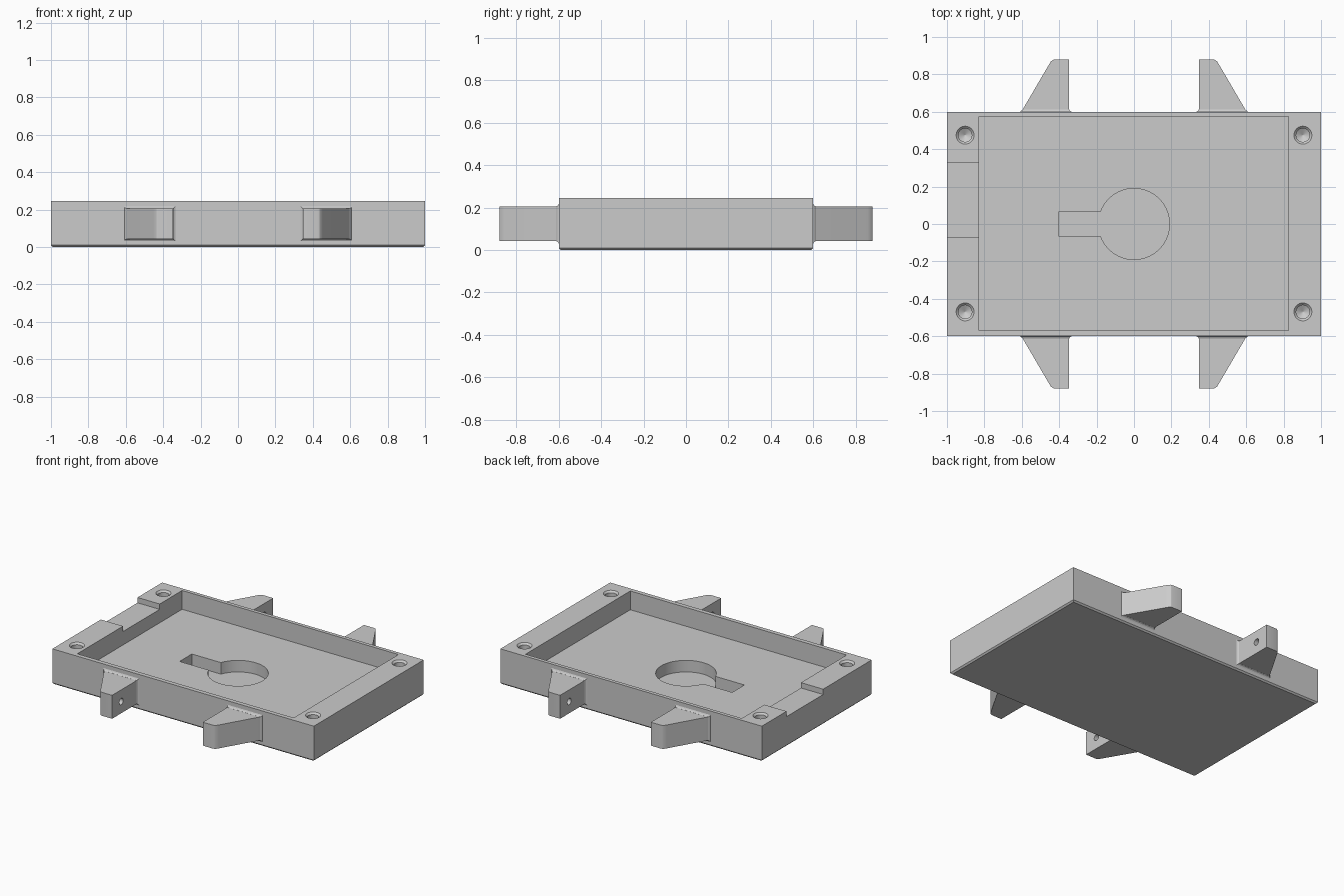
import bpy, bmesh, math
from mathutils import Matrix

cube = bpy.data.objects.get("Cube")
if cube:
    bpy.data.objects.remove(cube, do_unlink=True)

grey = bpy.data.materials.new("plain_grey")
grey.use_nodes = True
colour = (0.6, 0.6, 0.6, 1)
grey.diffuse_color = colour
grey.node_tree.nodes["Principled BSDF"].inputs["Base Color"].default_value = colour


def finish(name, bm):
    bmesh.ops.recalc_face_normals(bm, faces=bm.faces)
    mesh = bpy.data.meshes.new(name)
    bm.to_mesh(mesh)
    bm.free()
    mesh.materials.append(grey)
    obj = bpy.data.objects.new(name, mesh)
    bpy.context.collection.objects.link(obj)
    return obj


def add_loft(bm, rings):
    """Skin a stack of matching point rings and cap both ends."""
    loops = [[bm.verts.new(p) for p in ring] for ring in rings]
    for a, b in zip(loops, loops[1:]):
        for i in range(len(a)):
            j = (i + 1) % len(a)
            bm.faces.new((a[i], a[j], b[j], b[i]))
    bm.faces.new(loops[0][::-1])
    bm.faces.new(loops[-1])


def prism(name, outline, z0, z1):
    bm = bmesh.new()
    add_loft(bm, [[(x, y, z) for x, y in outline] for z in (z0, z1)])
    return finish(name, bm)


def rect(x0, x1, y0, y1):
    return [(x0, y0), (x1, y0), (x1, y1), (x0, y1)]


def turned(name, profile, matrix, sides=32):
    """Solid of revolution from (radius, height) pairs."""
    bm = bmesh.new()
    add_loft(bm, [[(r * math.cos(math.tau * i / sides),
                    r * math.sin(math.tau * i / sides), h)
                   for i in range(sides)] for r, h in profile])
    bm.transform(matrix)
    return finish(name, bm)


def boolean(target, tool, operation="DIFFERENCE"):
    mod = target.modifiers.new("bool", "BOOLEAN")
    mod.operation, mod.solver, mod.object = operation, "EXACT", tool
    bpy.context.view_layer.objects.active = target
    bpy.ops.object.modifier_apply(modifier=mod.name)
    bpy.data.objects.remove(tool, do_unlink=True)


TOP, FLOOR, KEY_FLOOR = 0.245, 0.115, 0.035
W, D = 1.0, 0.6

# Tray block with a small chamfer around the underside
bm = bmesh.new()
add_loft(bm, [[(x, y, z) for x, y in rect(-W + c, W - c, -D + c, D - c)]
              for c, z in ((0.01, 0), (0, 0.01), (0, TOP))])
tray = finish("tray", bm)

# Main pocket and the cable notch in the end wall
boolean(tray, prism("pocket_cutter", rect(-0.83, 0.825, -0.57, 0.575), FLOOR, 0.4))
boolean(tray, prism("notch_cutter", rect(-1.1, -0.82, -0.07, 0.33), TOP - 0.037, 0.4))

# Keyhole recess in the pocket floor
R, HALF = 0.19, 0.067
start = math.pi - math.asin(HALF / R)
keyhole = [(R * math.cos(a), R * math.sin(a))
           for a in (start - 2 * start * i / 44 for i in range(45))]
keyhole += [(-0.4, -HALF), (-0.4, HALF)]
boolean(tray, prism("keyhole_cutter", keyhole, KEY_FLOOR, 0.2))

# Countersunk corner screw holes with drill-point bottoms
for x in (-0.903, 0.903):
    for y in (-0.47, 0.475):
        profile = [(0.002, 0.08), (0.036, 0.1), (0.036, TOP - 0.012),
                   (0.048, TOP), (0.048, 0.3)]
        boolean(tray, turned("screw_cutter", profile, Matrix.Translation((x, y, 0))))

# Four side lugs: tapered arm, flared root, blind hole on the inner face
LOW, HIGH, INNER, OUTER = 0.043, 0.205, 0.347, 0.602
arm = [(INNER, 0.58), (OUTER + 0.012, 0.58), (0.452, 0.857), (0.445, 0.868),
       (0.435, 0.877), (0.424, 0.88), (INNER, 0.88)]
for sx, side in ((1, "left"), (-1, "right")):
    for sy, end in ((-1, "front"), (1, "back")):
        lug = prism(f"{end}_{side}_lug", [(x * sx, y * sy) for x, y in arm], LOW, HIGH)
        bm = bmesh.new()
        rings = []
        for y, g, taper in ((0.59, 0.012, 0), (0.6, 0.012, 0),
                            (0.604, 0.005, 0.002), (0.612, 0.0005, 0.007)):
            x0, x1 = INNER - g, OUTER + min(g, 0.005) - taper
            rings.append([(x * sx, y * sy, z) for x, z in
                          rect(x0, x1, LOW - g, HIGH + g)])
        add_loft(bm, rings)
        boolean(lug, finish("root_flare", bm), "UNION")
        place = (Matrix.Translation((sx * (INNER - 0.02), sy * 0.78, 0.124))
                 @ Matrix.Rotation(sx * math.pi / 2, 4, "Y"))
        boolean(lug, turned("pin_cutter", [(0.022, 0), (0.022, 0.09), (0.002, 0.1)],
                            place, 20))

# Soft shading on round walls, crisp edges elsewhere
bpy.ops.object.select_all(action="DESELECT")
for obj in bpy.context.collection.objects:
    if obj.type == "MESH" and (obj.name == "tray" or obj.name.endswith("_lug")):
        obj.select_set(True)
        bpy.context.view_layer.objects.active = obj
bpy.ops.object.shade_smooth_by_angle(angle=math.radians(25))
